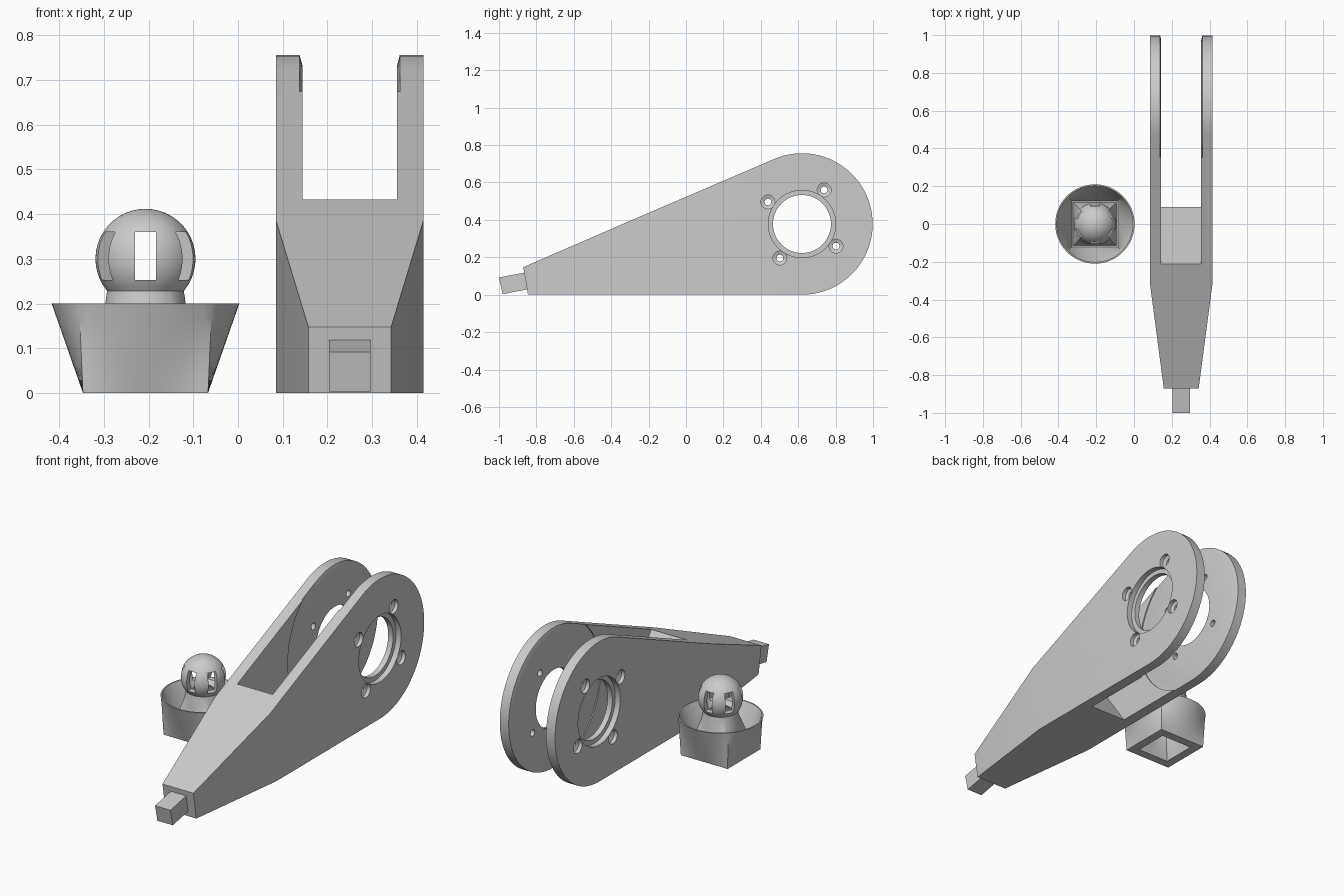
import bpy, bmesh, math

if "Cube" in bpy.data.objects:
    bpy.data.objects.remove(bpy.data.objects["Cube"])

GREY = bpy.data.materials.new("plain grey")
GREY.diffuse_color = (0.6, 0.6, 0.6, 1)
GREY.use_nodes = True
GREY.node_tree.nodes["Principled BSDF"].inputs["Base Color"].default_value = GREY.diffuse_color
MID = 0.25                      # x of the leg's mirror plane
CY, CZ, R = 0.62, 0.378, 0.378  # axle centre and rounded end radius


def finish(name, bm):
    bmesh.ops.remove_doubles(bm, verts=bm.verts, dist=1e-5)
    bmesh.ops.recalc_face_normals(bm, faces=bm.faces)
    me = bpy.data.meshes.new(name)
    bm.to_mesh(me)
    bm.free()
    ob = bpy.data.objects.new(name, me)
    bpy.context.collection.objects.link(ob)
    me.materials.append(GREY)
    return ob


def select(ob):
    bpy.ops.object.select_all(action='DESELECT')
    ob.select_set(True)
    bpy.context.view_layer.objects.active = ob


def cut(ob, cutter):
    cutter.hide_render = True
    mod = ob.modifiers.new("cut", 'BOOLEAN')
    mod.operation, mod.solver, mod.object = 'DIFFERENCE', 'EXACT', cutter
    select(ob)
    bpy.ops.object.modifier_apply(modifier=mod.name)
    bpy.data.objects.remove(cutter)


def smooth(ob, angle=25):
    select(ob)
    bpy.ops.object.shade_smooth_by_angle(angle=math.radians(angle))


def skin(bm, rings, loop=False):
    """Bridge equal rings of points; cap the ends unless looped."""
    vs = [[bm.verts.new(p) for p in r] for r in rings]
    n = len(vs[0])
    for a, b in zip(vs, vs[1:] + (vs[:1] if loop else [])):
        for i in range(n):
            j = (i + 1) % n
            bm.faces.new((a[i], a[j], b[j], b[i]))
    if not loop:
        bm.faces.new(vs[0])
        bm.faces.new(vs[-1])


def prism(name, poly, x0, x1):
    bm = bmesh.new()
    skin(bm, [[(x, y, z) for y, z in poly] for x in (x0, x1)])
    return finish(name, bm)


def lathe_x(name, profile, cy, cz, side, n=64, loop=False):
    """Turn (distance from mirror plane, radius) points about an x axis."""
    bm = bmesh.new()
    skin(bm, [[(MID + side * d, cy + r * math.cos(2 * math.pi * i / n),
                cz + r * math.sin(2 * math.pi * i / n)) for i in range(n)]
              for d, r in profile], loop)
    return finish(name, bm)


# Leg body: rounded fork end, sloping top, tapered nose
NOSE_TOP, NOSE_LOW = (-0.87, 0.147), (-0.845, 0.0)
CREASE_TOP, CREASE_LOW = (-0.32, 0.386), (-0.265, 0.0)
arc = [(CY + R * math.cos(math.radians(-90 + 203.5 * i / 48)),
        CZ + R * math.sin(math.radians(-90 + 203.5 * i / 48))) for i in range(49)]
outline = [NOSE_TOP, NOSE_LOW, CREASE_LOW] + arc + [CREASE_TOP]
bm = bmesh.new()
sides = []
for s in (-1, 1):
    vs = [bm.verts.new((MID + s * (0.0925 if i < 2 else 0.165), y, z))
          for i, (y, z) in enumerate(outline)]
    bm.faces.new(vs[2:])
    bm.faces.new((vs[0], vs[1], vs[2], vs[-1]))
    sides.append(vs)
for i in range(len(outline)):
    j = (i + 1) % len(outline)
    bm.faces.new((sides[0][i], sides[0][j], sides[1][j], sides[1][i]))
leg = finish("leg_fork", bm)

# Slot between the fork plates, with a sloping floor
cut(leg, prism("slot_cutter", [(-0.608, 1), (0.23, -0.2), (1.2, -0.2), (1.2, 1)],
               MID - 0.106, MID + 0.106))

for s in (-1, 1):
    # Shallow clearance groove on the inner face
    cut(leg, lathe_x("groove_cutter", [(0.101, 0.335), (0.112, 0.378), (0.112, 0.4),
                                       (0.101, 0.4)], CY, CZ, s, 96, True))
    # Stepped axle bore
    cut(leg, lathe_x("bore_cutter", [(0.2, 0.18), (0.135, 0.18), (0.135, 0.155),
                                     (0.09, 0.155)], CY, CZ, s))
    # Four recessed screw holes
    for k in range(4):
        a = math.radians(57 + 90 * k)
        cut(leg, lathe_x("screw_cutter", [(0.2, 0.037), (0.145, 0.037), (0.138, 0.018),
                                          (0.09, 0.018)], CY + 0.217 * math.cos(a),
                         CZ + 0.217 * math.sin(a), s, 24))
smooth(leg, 20)

# Tilted peg on the nose
prism("nose_peg", [(-1.0, 0.092), (-0.98, 0.003), (-0.84, 0.03), (-0.86, 0.119)],
      MID - 0.046, MID + 0.046)

# Foot cup: square base blending into a round rim, hollow stalk and ball
FX, N = -0.207, 64
BALL_Z, BALL_R, BALL_IN = 0.3, 0.112, 0.085


def ring(h, z, square):
    pts = []
    for i in range(N):
        a = 2 * math.pi * i / N
        c, s = math.cos(a), math.sin(a)
        r = h / max(abs(c), abs(s)) if square else h
        pts.append((FX + r * c, r * s, z))
    return pts


def blend(a, b, steps=6):
    return [[tuple(p[k] + (q[k] - p[k]) * t / steps for k in range(3))
             for p, q in zip(a, b)] for t in range(steps + 1)]


def ball(r, low, steps=16):
    """Rings from the pole down to polar angle low."""
    return [ring(max(r * math.sin(low * t / steps), 0.0005),
                 BALL_Z + r * math.cos(low * t / steps), False) for t in range(steps + 1)]


rings = ball(BALL_R, math.acos(-0.072 / BALL_R))
rings += blend(ring(0.09, 0.2, False), ring(0.115, 0.03, True))
rings += blend(ring(0.122, 0.03, True), ring(0.203, 0.2, False))
rings += blend(ring(0.21, 0.2, False), ring(0.14, 0.0, True))
rings += blend(ring(0.093, 0.0, True), ring(0.07, 0.2, False))
rings += ball(BALL_IN, math.acos(-0.068 / BALL_IN))[::-1]
bm = bmesh.new()
skin(bm, rings)
foot = finish("foot_cup", bm)

# Six upright slots around the ball
for k in range(3):
    bm = bmesh.new()
    a = math.radians(60 * k)
    c, s = math.cos(a), math.sin(a)
    box = [(-0.0235, -0.2), (0.0235, -0.2), (0.0235, 0.2), (-0.0235, 0.2)]
    skin(bm, [[(FX + u * c - v * s, u * s + v * c, z) for u, v in box]
              for z in (0.253, 0.36)])
    cut(foot, finish("ball_slot_cutter", bm))
smooth(foot, 28)
